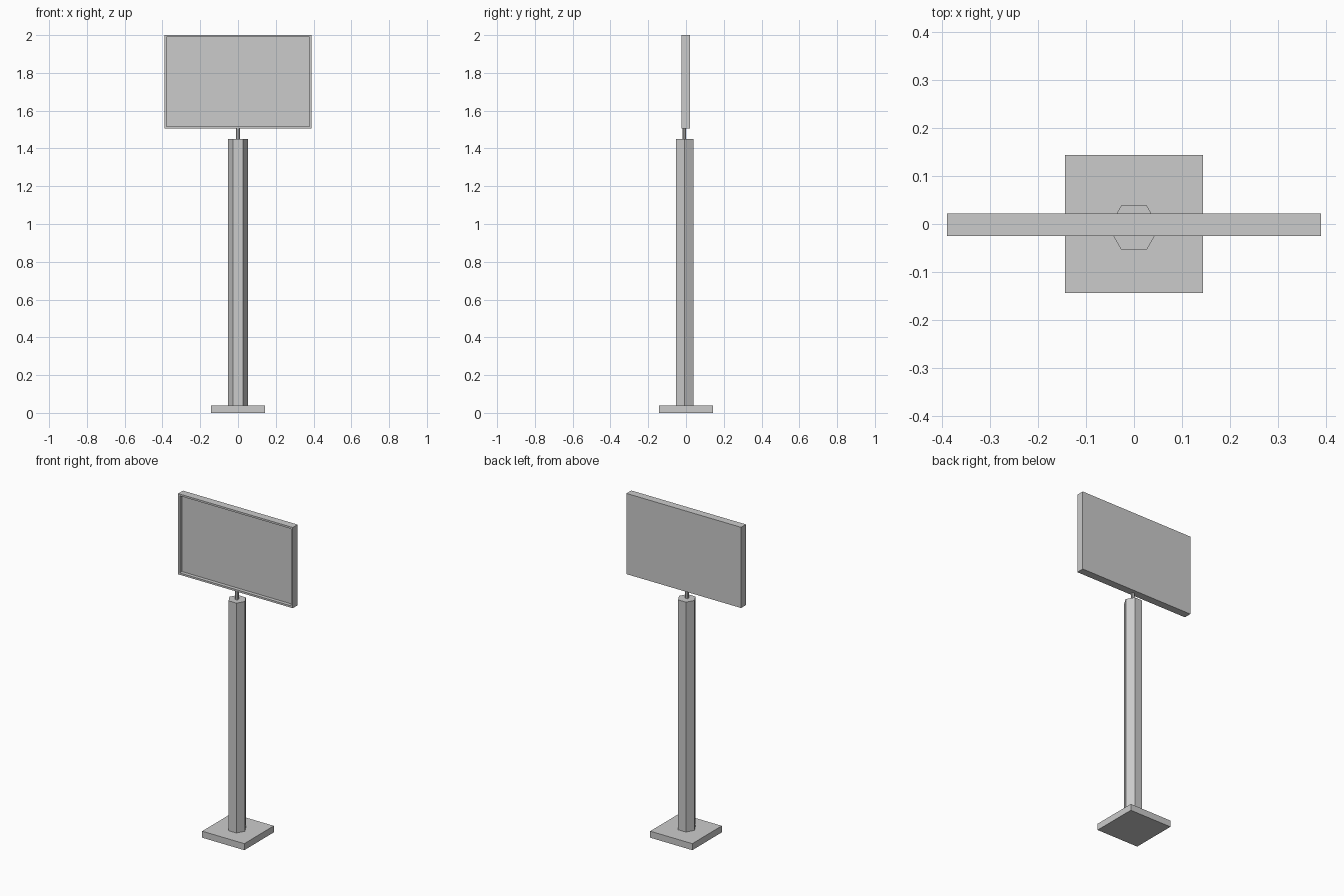
import bpy, bmesh
from mathutils import Matrix, Vector

if "Cube" in bpy.data.objects:
    bpy.data.objects.remove(bpy.data.objects["Cube"])


def new_object(name, bm):
    bmesh.ops.recalc_face_normals(bm, faces=bm.faces)
    mesh = bpy.data.meshes.new(name)
    bm.to_mesh(mesh)
    bm.free()
    obj = bpy.data.objects.new(name, mesh)
    bpy.context.collection.objects.link(obj)
    return obj


def box_bm(lo, hi):
    lo, hi = Vector(lo), Vector(hi)
    bm = bmesh.new()
    bmesh.ops.create_cube(bm, size=1, matrix=Matrix.Translation((lo + hi) / 2)
                          @ Matrix.Diagonal((*(hi - lo), 1)))
    return bm


def prism(name, sides, radius, y, z0, z1):
    bm = bmesh.new()
    bmesh.ops.create_cone(bm, cap_ends=True, segments=sides, radius1=radius,
                          radius2=radius, depth=z1 - z0)
    # put a corner on the x axis
    corner = max(bm.verts, key=lambda v: v.co.x).co
    angle = Vector((1, 0)).angle_signed(corner.xy)
    bmesh.ops.transform(bm, verts=bm.verts,
                        matrix=Matrix.Translation((0, y, (z0 + z1) / 2))
                        @ Matrix.Rotation(angle, 4, 'Z'))
    return new_object(name, bm)


# square foot plate
new_object("base_plate", box_bm((-0.143, -0.143, 0), (0.143, 0.143, 0.04)))

# hexagonal column and thin neck above it
COLUMN_Y = -0.0075
prism("column", 6, 0.053, COLUMN_Y, 0.04, 1.45)
prism("neck", 8, 0.01, COLUMN_Y - 0.002, 1.45, 1.51)

# display panel with the screen sunk behind a thin frame
bm = box_bm((-0.389, -0.025, 1.505), (0.389, 0.022, 2.0))
bm.normal_update()
front = min(bm.faces, key=lambda f: f.normal.y)
bmesh.ops.inset_region(bm, faces=[front], thickness=0.016)
wall = bmesh.ops.extrude_face_region(bm, geom=[front])
bmesh.ops.translate(bm, vec=(0, 0.022, 0),
                    verts=[v for v in wall["geom"] if isinstance(v, bmesh.types.BMVert)])
if front.is_valid:
    bmesh.ops.delete(bm, geom=[front], context='FACES_ONLY')
new_object("display_panel", bm)
